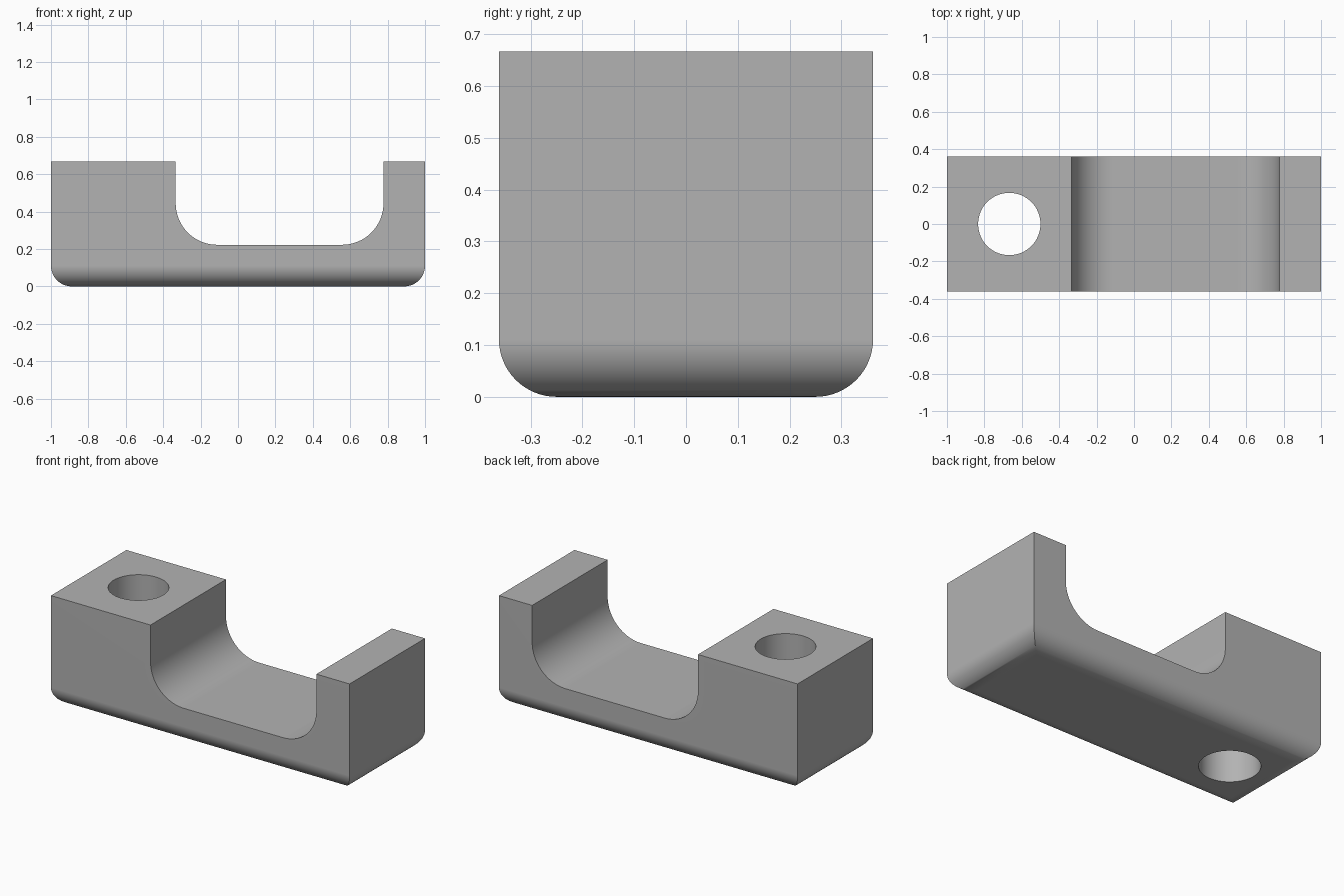
import bpy, bmesh, math

default = bpy.data.objects.get("Cube")
if default:
    bpy.data.objects.remove(default, do_unlink=True)

UNIT = 1 / 9                       # the block is 18 units long
LENGTH, WIDTH, HEIGHT = 18 * UNIT, 6.5 * UNIT, 6 * UNIT
EDGE_RADIUS = UNIT
GROOVE_LEFT, GROOVE_RIGHT = -3 * UNIT, 7 * UNIT
GROOVE_FLOOR, GROOVE_RADIUS = 2 * UNIT, 2 * UNIT
HOLE_X, HOLE_RADIUS = -6 * UNIT, 1.5 * UNIT

grey = bpy.data.materials.new("plain_grey")
grey.use_nodes = True
colour = (0.45, 0.45, 0.45, 1)
grey.diffuse_color = colour
grey.node_tree.nodes["Principled BSDF"].inputs["Base Color"].default_value = colour


def rounded_box(name, x0, x1, depth, z0, z1, radius, pick_edge):
    """Box whose picked bottom edges are rounded."""
    bm = bmesh.new()
    bmesh.ops.create_cube(bm, size=1)
    for v in bm.verts:
        v.co.x = x1 if v.co.x > 0 else x0
        v.co.y *= depth
        v.co.z = z1 if v.co.z > 0 else z0
    edges = [e for e in bm.edges
             if all(abs(v.co.z - z0) < 1e-5 for v in e.verts) and pick_edge(e)]
    bmesh.ops.bevel(bm, geom=edges, offset=radius, offset_type='OFFSET',
                    segments=16, profile=0.5, affect='EDGES')
    bmesh.ops.recalc_face_normals(bm, faces=bm.faces)
    mesh = bpy.data.meshes.new(name)
    bm.to_mesh(mesh)
    bm.free()
    obj = bpy.data.objects.new(name, mesh)
    bpy.context.collection.objects.link(obj)
    return obj


def runs_along_y(edge):
    a, b = edge.verts
    return abs(a.co.y - b.co.y) > 0.01


def cut(target, cutter):
    """Subtract the cutter, then remove it."""
    bpy.context.view_layer.objects.active = target
    mod = target.modifiers.new("cut", 'BOOLEAN')
    mod.operation, mod.solver, mod.object = 'DIFFERENCE', 'EXACT', cutter
    bpy.ops.object.modifier_apply(modifier=mod.name)
    bpy.data.objects.remove(cutter, do_unlink=True)


# Block with all four bottom edges rounded
block = rounded_box("clamp_block", -LENGTH / 2, LENGTH / 2, WIDTH, 0, HEIGHT,
                    EDGE_RADIUS, lambda e: True)
block.data.materials.append(grey)

# Wide groove with rounded floor corners
cut(block, rounded_box("groove_cutter", GROOVE_LEFT, GROOVE_RIGHT, 2 * WIDTH,
                       GROOVE_FLOOR, 2 * HEIGHT, GROOVE_RADIUS, runs_along_y))

# Vertical bolt hole
bpy.ops.mesh.primitive_cylinder_add(vertices=64, radius=HOLE_RADIUS,
                                    depth=4 * HEIGHT, location=(HOLE_X, 0, 0))
cut(block, bpy.context.object)

# Smooth fillets, flat faces kept flat
bpy.ops.object.select_all(action='DESELECT')
block.select_set(True)
bpy.context.view_layer.objects.active = block
bpy.ops.object.shade_smooth_by_angle(angle=math.radians(30))
weighted = block.modifiers.new("flat_faces", 'WEIGHTED_NORMAL')
weighted.keep_sharp = True
